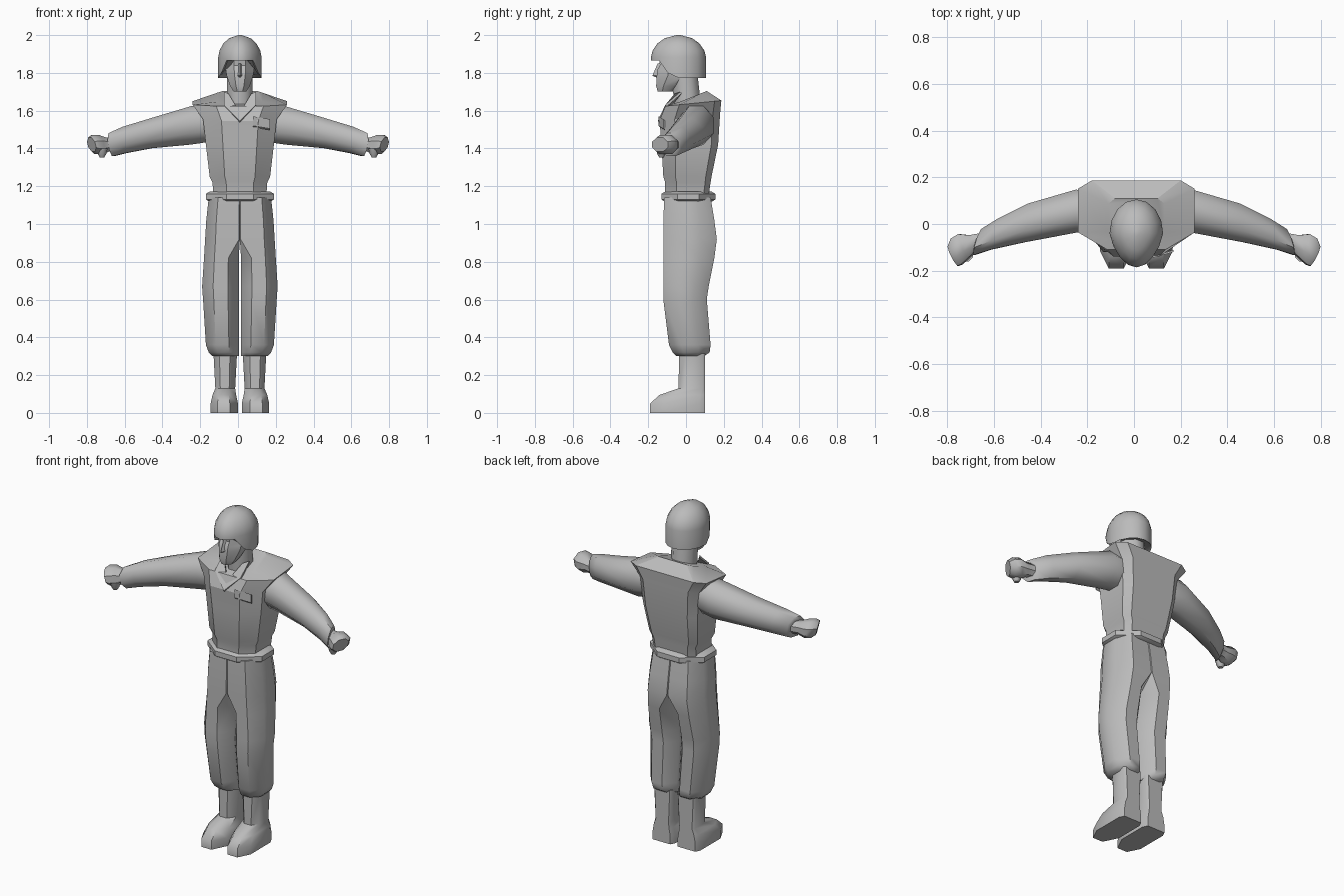
import bpy, bmesh, math
from mathutils import Vector

cube = bpy.data.objects.get("Cube")
if cube:
    bpy.data.objects.remove(cube)

COLOUR = (0.5, 0.5, 0.5, 1)
grey = bpy.data.materials.new("plain_grey")
grey.use_nodes = True
grey.diffuse_color = COLOUR
grey.node_tree.nodes["Principled BSDF"].inputs["Base Color"].default_value = COLOUR

MIDDLE = 0.01  # body centre line
ROUND = (0.3, 0.3, 0.3, 0.3)  # corner cuts: front near, front far, back far, back near
JOINED = (0.02, 0.3, 0.3, 0.02)
VEST = (0.25, 0.25, 0.12, 0.12)
SOLE = (0.3, 0.25, 0.1, 0.1)


def loft(name, rings, side=1, middle=MIDDLE, angle=35):
    """Skin a list of equal-length point rings and cap both ends."""
    bm = bmesh.new()
    loops = [[bm.verts.new((middle + side * x, y, z)) for x, y, z in ring] for ring in rings]
    for lower, upper in zip(loops, loops[1:]):
        for i in range(len(lower)):
            bm.faces.new((lower[i - 1], lower[i], upper[i], upper[i - 1]))
    bm.faces.new(loops[0])
    bm.faces.new(loops[-1])
    bmesh.ops.recalc_face_normals(bm, faces=bm.faces)
    mesh = bpy.data.meshes.new(name)
    bm.to_mesh(mesh)
    bm.free()
    mesh.materials.append(grey)
    part = bpy.data.objects.new(name, mesh)
    bpy.context.collection.objects.link(part)
    bpy.ops.object.select_all(action='DESELECT')
    part.select_set(True)
    bpy.context.view_layer.objects.active = part
    bpy.ops.object.shade_smooth_by_angle(angle=math.radians(angle))


def pair(name, rings, middle=MIDDLE, angle=50):
    """Build the same part on both sides of the body."""
    loft("left_" + name, rings, 1, middle, angle)
    loft("right_" + name, rings, -1, middle, angle)


def section(z, near, far, front, back, cuts=ROUND, tilt=0):
    """Level rectangle with cut corners; tilt raises it towards the back."""
    width, depth = far - near, back - front
    corners = ((near, front, 1, 1), (far, front, -1, 1), (far, back, -1, -1), (near, back, 1, -1))
    points = []
    for i, (x, y, inward, along) in enumerate(corners):
        ends = [(x, y + along * cuts[i] * depth), (x + inward * cuts[i] * width, y)]
        points += reversed(ends) if i % 2 else ends
    return [(x, y, z + tilt * y) for x, y in points]


def body(z, half, front, back, cuts=ROUND, tilt=0):
    return section(z, -half, half, front, back, cuts, tilt)


def limb(x, y, z, depth, height, slant):
    """Upright eight-sided section across an arm, turned by its slant."""
    points = []
    for k in range(8):
        a = math.tau * (k + 0.5) / 8
        dy, dz = depth * math.cos(a), height * math.sin(a)
        points.append((x + slant * dy + abs(slant) * dz / 2, y + dy, z + dz))
    return points


def plate(name, points, thickness, side=1):
    """Thin plate pushed back into the surface it lies on."""
    loft(name, [points, [p + Vector((0, thickness, -thickness)) for p in points]], side)


# Vest with flared shoulders and a neckline sloping to the front
loft("vest", [
    body(1.15, 0.14, -0.11, 0.12, VEST),
    body(1.22, 0.145, -0.11, 0.13, VEST),
    body(1.25, 0.16, -0.12, 0.135, VEST),
    body(1.42, 0.18, -0.13, 0.17, VEST),
    body(1.56, 0.195, -0.14, 0.18, VEST, tilt=0.1),
    body(1.635, 0.25, -0.11, 0.187, VEST, tilt=0.1),
    body(1.66, 0.12, -0.08, 0.11, VEST, tilt=0.4),
], angle=25)

# Belt with bevelled rims
loft("belt", [body(z, 0.18 - inset, inset - 0.13, 0.155 - inset) for z, inset in (
    (1.12, 0.015), (1.13, 0), (1.16, 0), (1.172, 0.02))])

# Collar flaps and chest pocket
flap = [Vector(p) for p in ((0, -0.15, 1.545), (0.085, -0.11, 1.63), (0.085, -0.03, 1.7),
                            (0.06, -0.06, 1.69), (0, -0.12, 1.59))]
plate("left_collar_flap", flap, 0.008)
plate("right_collar_flap", flap, 0.008, side=-1)
corner, across, up = Vector((0.07, -0.145, 1.52)), Vector((0.09, 0.025, -0.015)), Vector((0, 0, 0.05))
plate("chest_pocket", [corner, corner + across, corner + across + up, corner + up], 0.008)

# Trouser legs, joined along the middle above the crotch
pair("trouser_leg", [
    section(z, 0 if z > 0.9 else 0.006, far, front, back, JOINED if z > 0.9 else ROUND)
    for z, far, front, back in (
        (1.14, 0.165, -0.115, 0.13), (1.02, 0.178, -0.12, 0.15), (0.92, 0.184, -0.12, 0.163),
        (0.82, 0.19, -0.12, 0.15), (0.67, 0.2, -0.12, 0.12), (0.6, 0.195, -0.12, 0.11),
        (0.36, 0.18, -0.09, 0.13), (0.32, 0.165, -0.07, 0.125), (0.3, 0.145, -0.05, 0.095))])

# Boots
pair("boot", [section(z, 0.15 - width, far, front, 0.1, SOLE) for z, width, far, front in (
    (0, 0.14, 0.155, -0.19), (0.05, 0.14, 0.155, -0.19), (0.095, 0.13, 0.145, -0.14),
    (0.13, 0.125, 0.13, -0.04), (0.32, 0.135, 0.14, -0.036))])

# Sleeves, hands and thumbs
pair("sleeve", [limb(*row) for row in (
    (0.15, 0.055, 1.535, 0.09, 0.108, 0), (0.25, 0.055, 1.522, 0.1, 0.11, 0),
    (0.46, 0.005, 1.48, 0.09, 0.085, -0.1), (0.6, -0.045, 1.445, 0.07, 0.075, -0.2),
    (0.67, -0.078, 1.42, 0.06, 0.066, -0.3), (0.675, -0.08, 1.42, 0.04, 0.045, -0.3))], middle=0)
pair("hand", [limb(*row) for row in (
    (0.655, -0.075, 1.42, 0.038, 0.04, 0.2), (0.695, -0.085, 1.42, 0.04, 0.04, 0.3),
    (0.73, -0.095, 1.42, 0.056, 0.054, 0.4), (0.76, -0.118, 1.42, 0.06, 0.054, 0.4),
    (0.775, -0.138, 1.42, 0.045, 0.04, 0.5))], middle=0, angle=40)
pair("thumb", [section(z, 0.72 - size, 0.72 + size, -0.13 - size, size - 0.13)
               for z, size in ((1.4, 0.03), (1.37, 0.022), (1.352, 0.012))], middle=0)

# Neck, face and nose
loft("neck", [body(1.58, 0.068, -0.06, 0.085), body(1.8, 0.068, -0.075, 0.06)], angle=50)
loft("face", [body(z, half, front, back) for z, half, front, back in (
    (1.702, 0.034, -0.15, -0.066), (1.73, 0.052, -0.158, -0.03), (1.785, 0.07, -0.155, 0.04),
    (1.815, 0.075, -0.152, 0.05), (1.84, 0.075, -0.138, 0.06), (1.89, 0.075, -0.145, 0.07))])
loft("nose", [[(-half, -0.13, z), (0, tip, z), (half, -0.13, z)] for z, half, tip in (
    (1.775, 0.02, -0.155), (1.785, 0.024, -0.178), (1.85, 0.012, -0.15))])


# Helmet: teardrop dome, cut high over the face and low over the ears
def shell(z, size):
    points = []
    for k in range(16):
        a = math.tau * k / 16
        narrowing = 1 - 0.2 * max(0, -math.sin(a))
        points.append((size * 0.115 * narrowing * math.cos(a), size * 0.146 * math.sin(a) - 0.04, z))
    return points


def rim(size, lift):
    return [(x, y, lift + (1.866 if y < -0.1 else 1.8 if y < -0.05 else 1.774))
            for x, y, z in shell(0, size)]


dome = [shell(1.875 + 0.125 * math.sin(t), math.cos(t))
        for t in (math.radians(step) for step in (85, 60, 40, 20, 4))]
loft("helmet", dome + [rim(1, 0), rim(0.85, 0.015)], angle=40)
